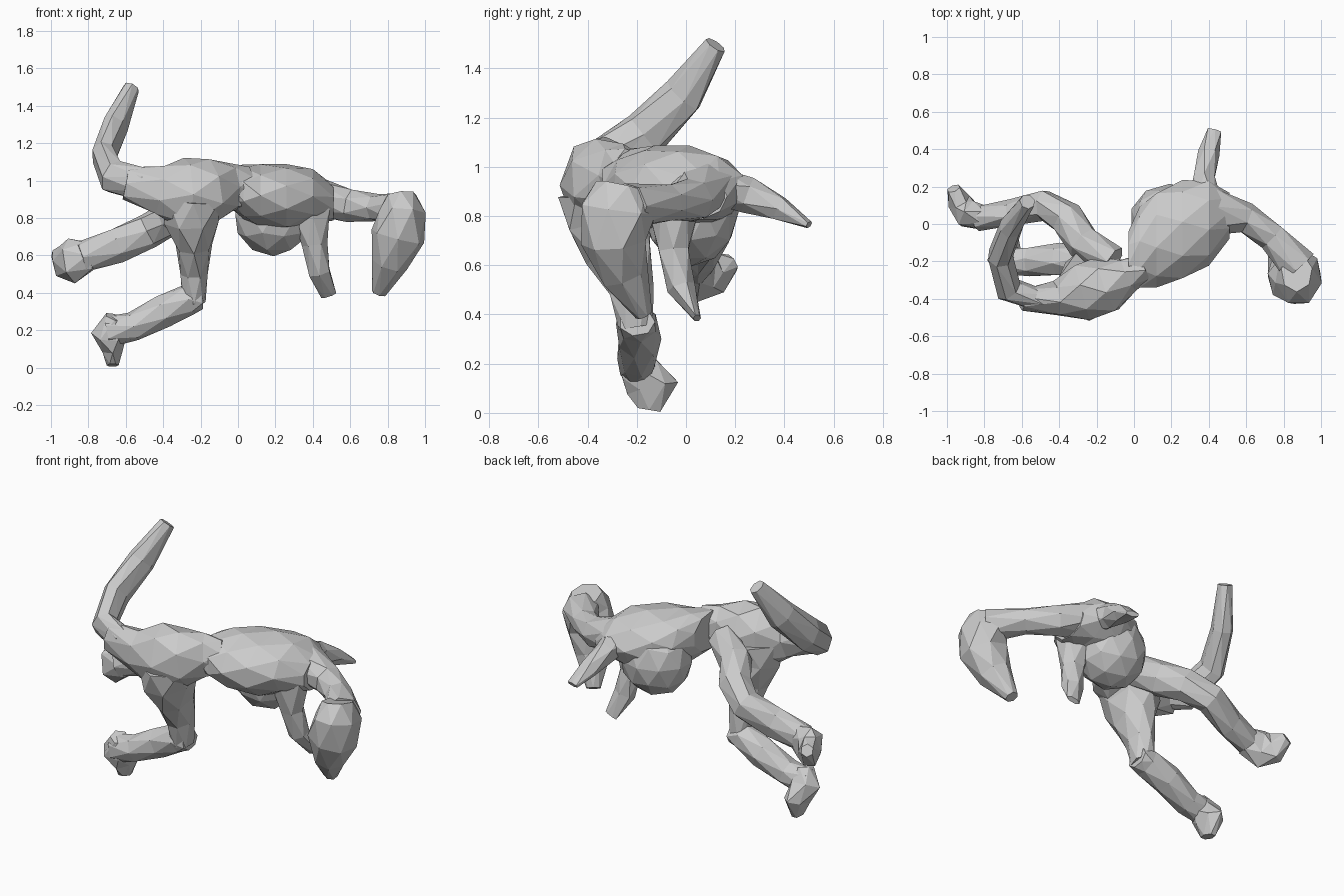
import bpy, bmesh, math
from mathutils import Vector, Matrix

parts = []


def finish(name, bm):
    bmesh.ops.recalc_face_normals(bm, faces=bm.faces)
    mesh = bpy.data.meshes.new(name)
    bm.to_mesh(mesh)
    bm.free()
    obj = bpy.data.objects.new(name, mesh)
    bpy.context.collection.objects.link(obj)
    parts.append(obj)


def limb(name, pts, ref=(0, 0, 1), sides=7, axis=None):
    """Faceted tube: each point is x, y, z, half width, half height."""
    bm = bmesh.new()
    ref = Vector(ref)
    centres = [Vector(p[:3]) for p in pts]
    rings = []
    for i, p in enumerate(pts):
        a = centres[max(i - 1, 0)]
        b = centres[min(i + 1, len(pts) - 1)]
        t = Vector(axis) if axis else (b - a).normalized()
        side = t.cross(ref).normalized()
        up = side.cross(t)
        ring = []
        for k in range(sides):
            ang = 2 * math.pi * (k + 0.5 * (i % 2)) / sides
            ring.append(bm.verts.new(centres[i] + 1.06 * (
                side * math.cos(ang) * p[3] + up * math.sin(ang) * p[4])))
        rings.append(ring)
    # alternate rings are turned half a step, so bridge with triangles
    for i in range(len(rings) - 1):
        r, s = rings[i], rings[i + 1]
        for k in range(sides):
            n = (k + 1) % sides
            if i % 2 == 0:
                bm.faces.new((r[k], r[n], s[k]))
                bm.faces.new((r[n], s[n], s[k]))
            else:
                bm.faces.new((r[k], r[n], s[n]))
                bm.faces.new((r[k], s[n], s[k]))
    bm.faces.new(rings[0][::-1])
    bm.faces.new(rings[-1])
    finish(name, bm)


# front body
limb("front_torso", [
    (-0.03, -0.19, 0.96, 0.15, 0.11), (0.03, -0.13, 0.94, 0.21, 0.14),
    (0.12, -0.08, 0.92, 0.245, 0.16), (0.26, -0.035, 0.91, 0.255, 0.17),
    (0.40, 0.01, 0.915, 0.22, 0.14), (0.51, 0.04, 0.88, 0.12, 0.09)],
    axis=(1, 0, 0), sides=9)

# rounded belly
bm = bmesh.new()
bmesh.ops.create_icosphere(bm, subdivisions=2, radius=1, matrix=Matrix.LocRotScale(
    Vector((0.19, 0.02, 0.82)), None, Vector((0.215, 0.195, 0.225))))
finish("belly", bm)

# hips sweeping into the raised tail
limb("hips", [
    (0.06, -0.23, 0.97, 0.07, 0.10), (-0.03, -0.27, 0.965, 0.09, 0.125),
    (-0.14, -0.325, 0.95, 0.15, 0.16), (-0.28, -0.36, 0.925, 0.15, 0.19),
    (-0.42, -0.40, 0.95, 0.09, 0.125), (-0.60, -0.405, 0.985, 0.055, 0.085)])
limb("tail", [
    (-0.50, -0.41, 0.98, 0.06, 0.085), (-0.67, -0.35, 1.02, 0.07, 0.09),
    (-0.715, -0.17, 1.13, 0.065, 0.095), (-0.655, -0.01, 1.29, 0.06, 0.085),
    (-0.57, 0.12, 1.495, 0.04, 0.045)])

# near hind leg
limb("near_thigh", [
    (-0.24, -0.33, 0.90, 0.18, 0.16), (-0.25, -0.315, 0.78, 0.17, 0.14),
    (-0.235, -0.27, 0.65, 0.135, 0.095),
    (-0.235, -0.225, 0.50, 0.09, 0.07), (-0.235, -0.20, 0.35, 0.07, 0.06)],
    ref=(1, 0, 0))
limb("near_shin", [
    (-0.19, -0.20, 0.37, 0.07, 0.055), (-0.26, -0.20, 0.365, 0.08, 0.08),
    (-0.40, -0.19, 0.30, 0.085, 0.085), (-0.56, -0.20, 0.22, 0.075, 0.075),
    (-0.70, -0.20, 0.19, 0.07, 0.08)])
limb("near_foot", [
    (-0.66, -0.22, 0.27, 0.05, 0.05), (-0.69, -0.19, 0.18, 0.085, 0.09),
    (-0.67, -0.135, 0.10, 0.10, 0.06), (-0.67, -0.15, 0.012, 0.05, 0.03)],
    ref=(1, 0, 0), sides=6)

# far hind leg
limb("far_leg", [
    (-0.11, -0.20, 0.93, 0.08, 0.09), (-0.27, -0.10, 0.87, 0.09, 0.10),
    (-0.36, 0.03, 0.80, 0.09, 0.09), (-0.48, 0.10, 0.73, 0.08, 0.09),
    (-0.65, 0.06, 0.65, 0.07, 0.09), (-0.84, 0.03, 0.59, 0.065, 0.08)])
limb("far_foot", [
    (-0.79, 0.03, 0.60, 0.06, 0.08), (-0.89, 0.055, 0.57, 0.08, 0.115),
    (-0.935, 0.12, 0.57, 0.06, 0.09), (-0.965, 0.19, 0.61, 0.035, 0.035)], sides=6)

# front legs
limb("far_front_leg", [
    (0.38, 0.10, 0.93, 0.09, 0.08), (0.375, 0.25, 0.885, 0.06, 0.07),
    (0.40, 0.38, 0.83, 0.055, 0.05), (0.43, 0.50, 0.765, 0.04, 0.015)], sides=6)
limb("near_front_leg", [
    (0.39, -0.05, 0.84, 0.10, 0.11), (0.41, -0.05, 0.66, 0.065, 0.065),
    (0.435, -0.02, 0.51, 0.055, 0.06), (0.485, 0.045, 0.385, 0.015, 0.04)],
    ref=(1, 0, 0), sides=6)

# neck and hanging head
limb("neck", [
    (0.40, 0.07, 0.92, 0.13, 0.10), (0.60, 0.03, 0.865, 0.08, 0.085),
    (0.74, -0.07, 0.855, 0.075, 0.07), (0.88, -0.23, 0.84, 0.10, 0.09)])
limb("head", [
    (0.87, -0.26, 0.92, 0.10, 0.08), (0.88, -0.28, 0.83, 0.15, 0.12),
    (0.855, -0.29, 0.70, 0.13, 0.14), (0.81, -0.25, 0.56, 0.095, 0.095),
    (0.755, -0.17, 0.40, 0.035, 0.04)], ref=(1, 0, 0))

# weld every part into one clean skin
body = parts[0]
for p in parts[1:]:
    mod = body.modifiers.new(p.name, "BOOLEAN")
    mod.operation, mod.solver, mod.object = "UNION", "EXACT", p
    mod.use_self = True
welded = bpy.data.meshes.new_from_object(
    body.evaluated_get(bpy.context.evaluated_depsgraph_get()))
body.modifiers.clear()
body.data = welded
body.name = "animal_body"
for p in parts[1:]:
    bpy.data.objects.remove(p)
